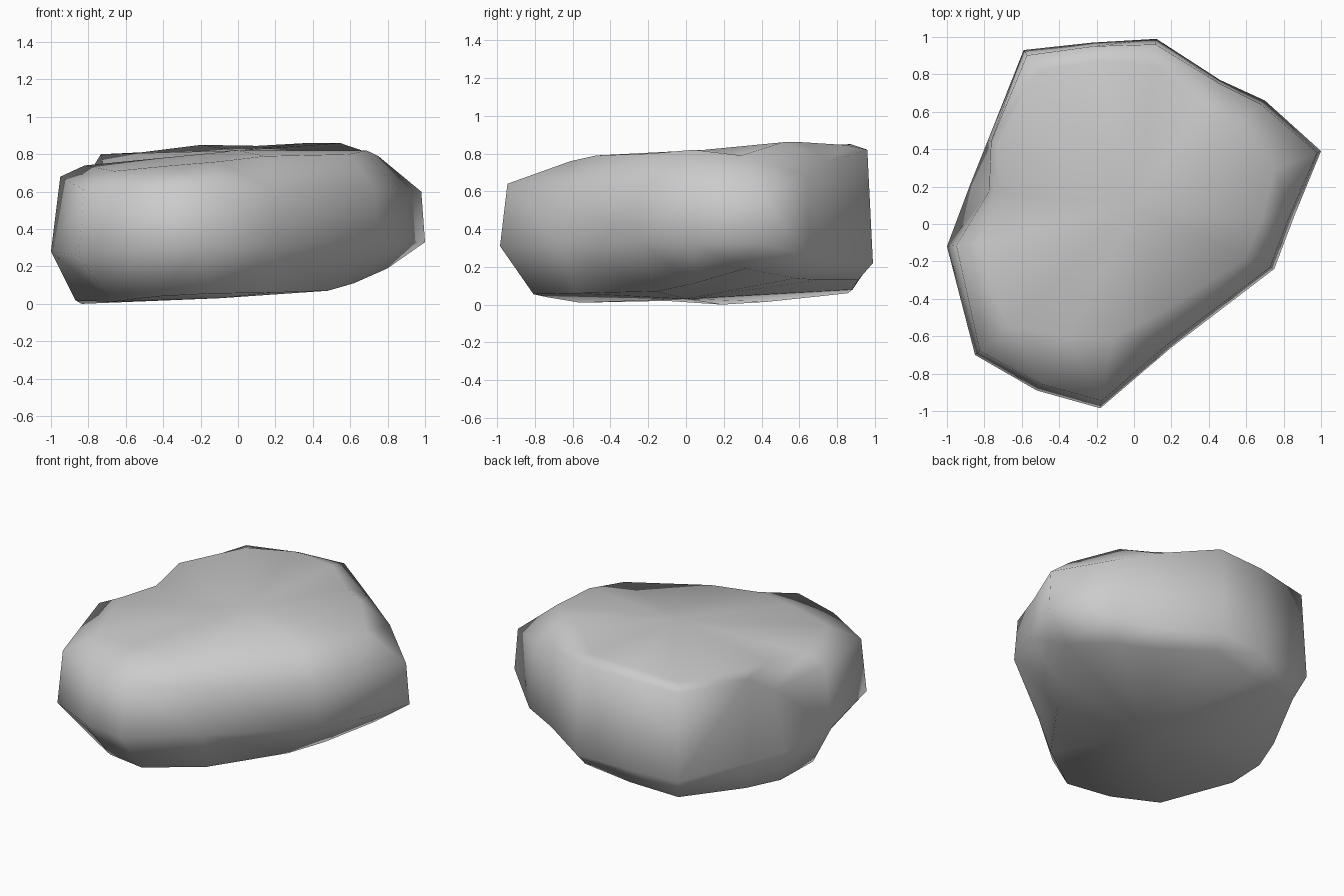
import bpy, bmesh

# Columns of the rock, counter-clockwise from the front tip:
# x, y of widest outline | base inset, base z | belly z | shoulder inset, z | rim inset, z
COLUMNS = [
    (-0.18, -0.985, .82, .055, .31, .96, .64, .62, .76),
    (0.20, -0.66, .88, .06, .31, .96, .61, .72, .79),
    (0.75, -0.24, .64, .07, .34, .97, .62, .79, .80),
    (0.86, 0.05, .72, .11, .32, .97, .61, .80, .82),
    (1.00, 0.39, .80, .19, .33, .98, .60, .75, .79),
    (0.70, 0.66, .88, .14, .25, .97, .68, .78, .86),
    (0.46, 0.77, .90, .13, .23, .98, .76, .80, .86),
    (0.12, 0.99, .92, .13, .22, .97, .82, .86, .845),
    (-0.22, 0.97, .91, .08, .21, .98, .81, .90, .85),
    (-0.59, 0.93, .92, .06, .20, .97, .78, .88, .81),
    (-0.78, 0.45, .96, .015, .20, .98, .75, .94, .80),
    (-0.88, 0.20, .95, .00, .20, .88, .58, .82, .75),
    (-1.00, -0.12, .87, .02, .28, .95, .68, .82, .74),
    (-0.85, -0.70, .80, .01, .26, .97, .61, .78, .71),
    (-0.52, -0.89, .83, .04, .29, .96, .63, .68, .74),
]

bm = bmesh.new()
rings = [[], [], [], []]
for x, y, sb, zb, zl, sh, zh, st, zt in COLUMNS:
    for ring, (s, z) in zip(rings, ((sb, zb), (1, zl), (sh, zh), (st, zt))):
        ring.append(bm.verts.new((x * s, y * s, z)))

# Side wall between consecutive rings
n = len(COLUMNS)
for lower, upper in zip(rings, rings[1:]):
    for i in range(n):
        j = (i + 1) % n
        bm.faces.new((lower[i], lower[j], upper[j], upper[i]))

# Gently domed top and nearly flat underside
top = bm.verts.new((0, 0.1, 0.82))
base = bm.verts.new((-0.1, 0, 0.03))
for i in range(n):
    j = (i + 1) % n
    bm.faces.new((rings[3][i], rings[3][j], top))
    bm.faces.new((rings[0][j], rings[0][i], base))

bmesh.ops.triangulate(bm, faces=[f for f in bm.faces if len(f.verts) > 3])
bmesh.ops.recalc_face_normals(bm, faces=bm.faces)
for f in bm.faces:
    f.smooth = True

# Rock object
mesh = bpy.data.meshes.new("rock")
bm.to_mesh(mesh)
bm.free()
rock = bpy.data.objects.new("rock", mesh)
bpy.context.collection.objects.link(rock)
